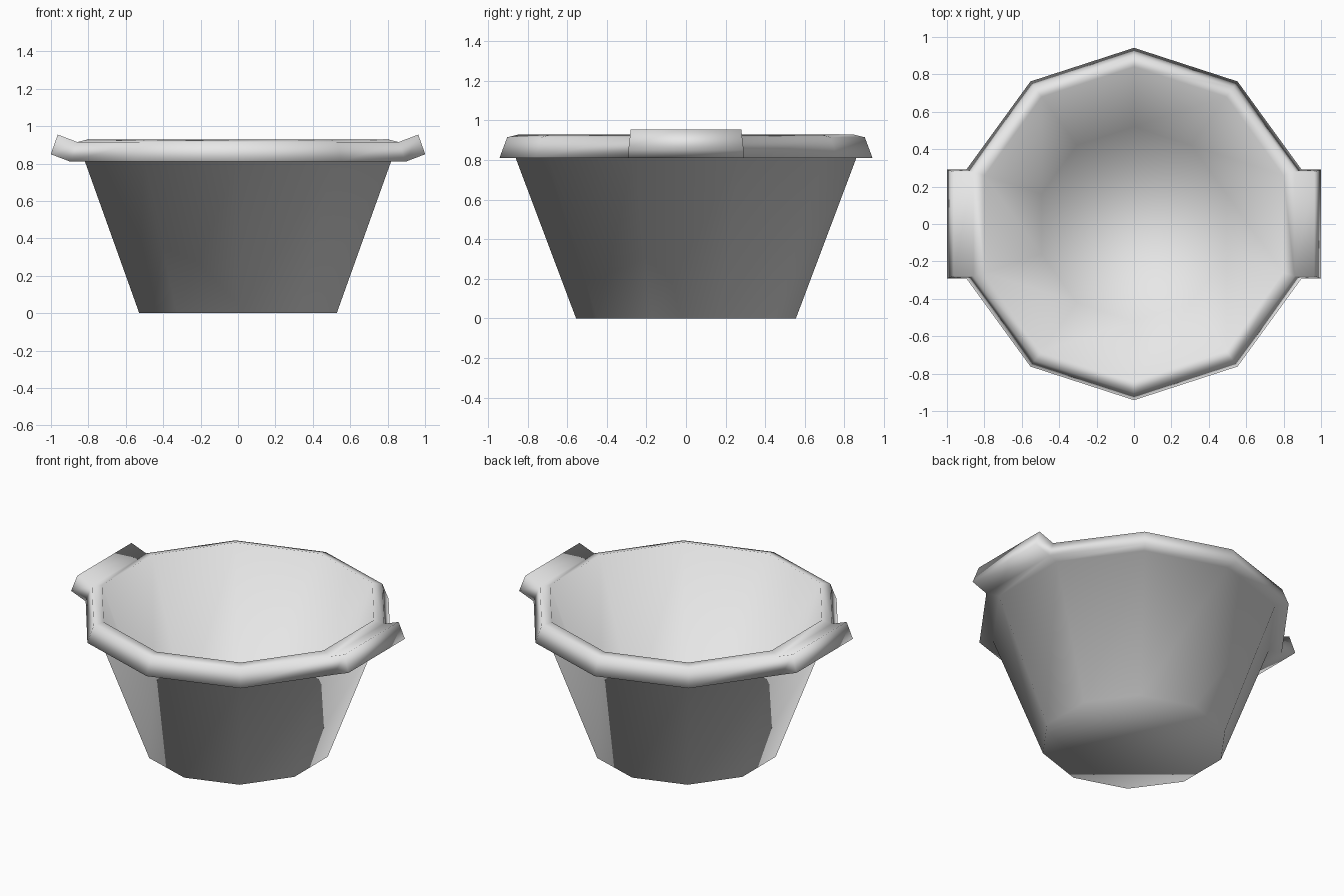
import bpy, bmesh
from math import sin, cos, pi
from mathutils import Vector

cube = bpy.data.objects.get("Cube")
if cube:
    bpy.data.objects.remove(cube, do_unlink=True)

SIDES = 10
# Wall section as (radius, height): base, outer wall, rim, inner wall, floor
PROFILE = [(0.555, 0), (0.86, 0.81), (0.942, 0.81), (0.903, 0.915),
           (0.84, 0.93), (0.52, 0.04)]
RIM_BAND = 2          # outer sloping face band of the rim

grey = bpy.data.materials.new("light grey")
grey.use_nodes = True
colour = (0.8, 0.8, 0.8, 1)
grey.diffuse_color = colour
grey.node_tree.nodes["Principled BSDF"].inputs["Base Color"].default_value = colour

bm = bmesh.new()


def ring(radius, z):
    angles = [pi / 2 + 2 * pi * i / SIDES for i in range(SIDES)]
    return [bm.verts.new((radius * cos(a), radius * sin(a), z)) for a in angles]


# Ten-sided shell with closed base and floor
rings = [ring(r, z) for r, z in PROFILE]
rim_faces = []
for band, (low, high) in enumerate(zip(rings, rings[1:])):
    for i in range(SIDES):
        j = (i + 1) % SIDES
        face = bm.faces.new((low[i], low[j], high[j], high[i]))
        if band == RIM_BAND:
            rim_faces.append(face)
bm.faces.new(list(reversed(rings[0])))
bm.faces.new(rings[-1])
bm.normal_update()

# Handles pulled out of the left and right rim faces
grips = [f for f in rim_faces if abs(f.calc_center_median().y) < 0.01]
for face in bmesh.ops.extrude_discrete_faces(bm, faces=grips)["faces"]:
    side = 1 if face.calc_center_median().x > 0 else -1
    bmesh.ops.translate(bm, verts=list(face.verts),
                        vec=Vector((side * 0.105, 0, 0.04)))

bmesh.ops.recalc_face_normals(bm, faces=bm.faces[:])
for face in bm.faces:
    face.smooth = True

mesh = bpy.data.meshes.new("tub")
bm.to_mesh(mesh)
bm.free()
mesh.materials.append(grey)
bpy.context.collection.objects.link(bpy.data.objects.new("tub", mesh))
